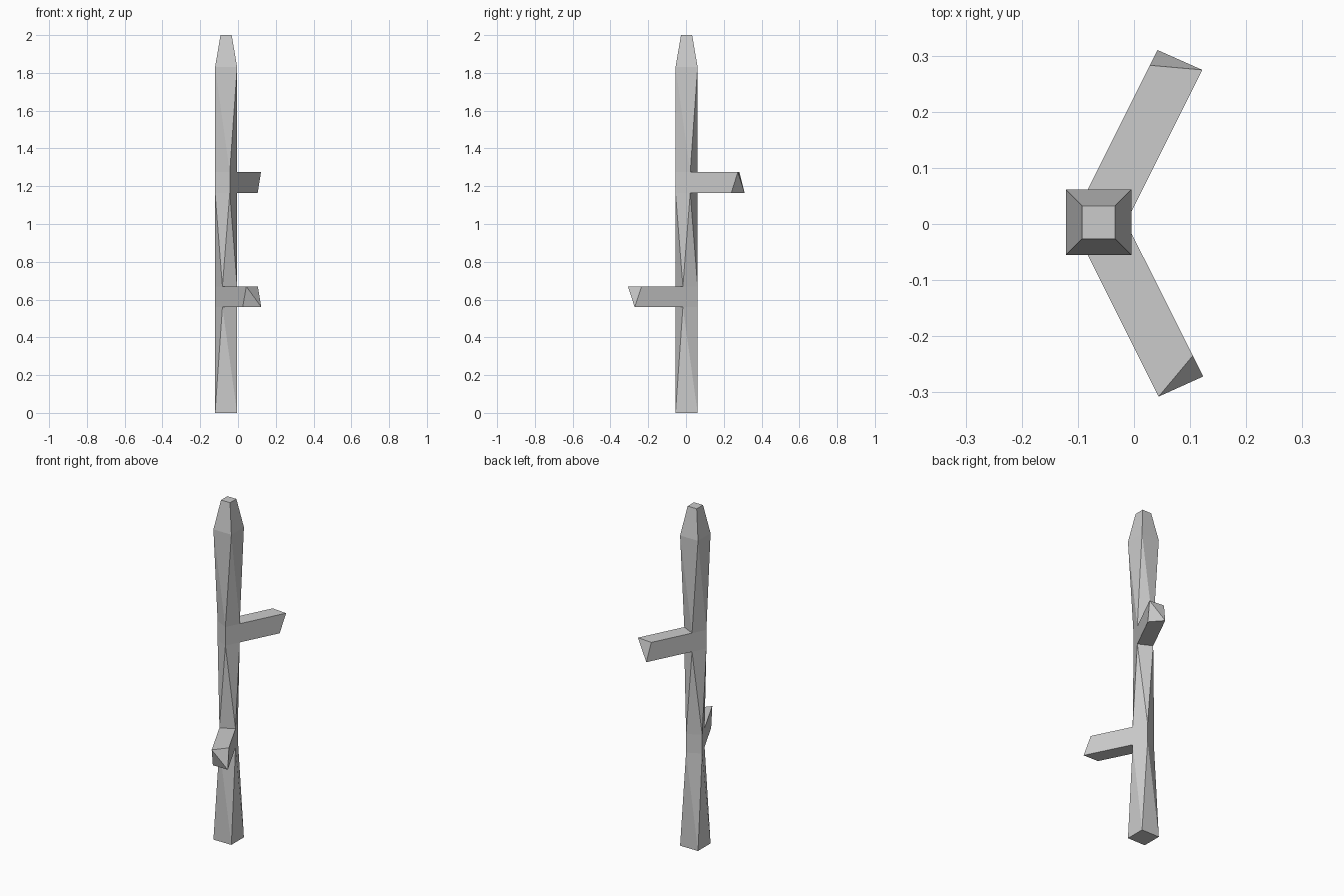
import bpy, bmesh
from math import radians, sin, cos
from mathutils import Vector

if "Cube" in bpy.data.objects:
    bpy.data.objects.remove(bpy.data.objects["Cube"])

CX, CY = -0.063, 0.003
bm = bmesh.new()


def ring(z, twist, half):
    # square section turned by twist, kept inside the same bounding square
    r = half / cos(radians(45 - min(twist, 90 - twist)))
    pts = []
    for i in range(4):
        a = radians(225 + 90 * i + twist)
        pts.append(bm.verts.new((CX + r * cos(a), CY + r * sin(a), z)))
    return pts


def skin(lo, hi, skip=None, tris=True):
    for i in range(4):
        j = (i + 1) % 4
        if i == skip:
            continue
        if tris:
            bm.faces.new((lo[i], lo[j], hi[i]))
            bm.faces.new((lo[j], hi[j], hi[i]))
        else:
            bm.faces.new((lo[i], lo[j], hi[j], hi[i]))


def branch(lo, hi, side, angle, lengths, flip):
    # pull one open side outwards, each corner by its own length (rough cut end)
    j = (side + 1) % 4
    base = [lo[side], lo[j], hi[j], hi[side]]
    d = Vector((cos(radians(angle)), sin(radians(angle)), 0))
    end = [bm.verts.new(v.co + d * l) for v, l in zip(base, lengths)]
    skin(base, end, tris=False)
    a, b, c, e = end
    if flip:
        bm.faces.new((a, b, c))
        bm.faces.new((a, c, e))
    else:
        bm.faces.new((a, b, e))
        bm.faces.new((b, c, e))


# trunk: sections twisting a quarter turn from bottom to shoulder, then a tapered tip
T, H = 26.6, 0.0585
r = [ring(z, t, h) for z, t, h in (
    (0, 0, H), (0.56, T, H), (0.67, T, H), (1.165, 90 - T, H),
    (1.275, 90 - T, H), (1.83, 90, H), (2, 90, 0.0295))]
skin(r[0], r[1])
skin(r[1], r[2], skip=0, tris=False)
skin(r[2], r[3])
skin(r[3], r[4], skip=1, tris=False)
skin(r[4], r[5])
skin(r[5], r[6], tris=False)
bm.faces.new(r[0][::-1])
bm.faces.new(r[6])

# lower and upper branch stubs
branch(r[1], r[2], 0, T - 90, (0.240, 0.2855, 0.244, 0.282), False)
branch(r[3], r[4], 1, 90 - T, (0.243, 0.278, 0.2475, 0.282), False)

bmesh.ops.recalc_face_normals(bm, faces=bm.faces)
mesh = bpy.data.meshes.new("branched_stake")
bm.to_mesh(mesh)
bm.free()
bpy.context.collection.objects.link(bpy.data.objects.new("branched_stake", mesh))
